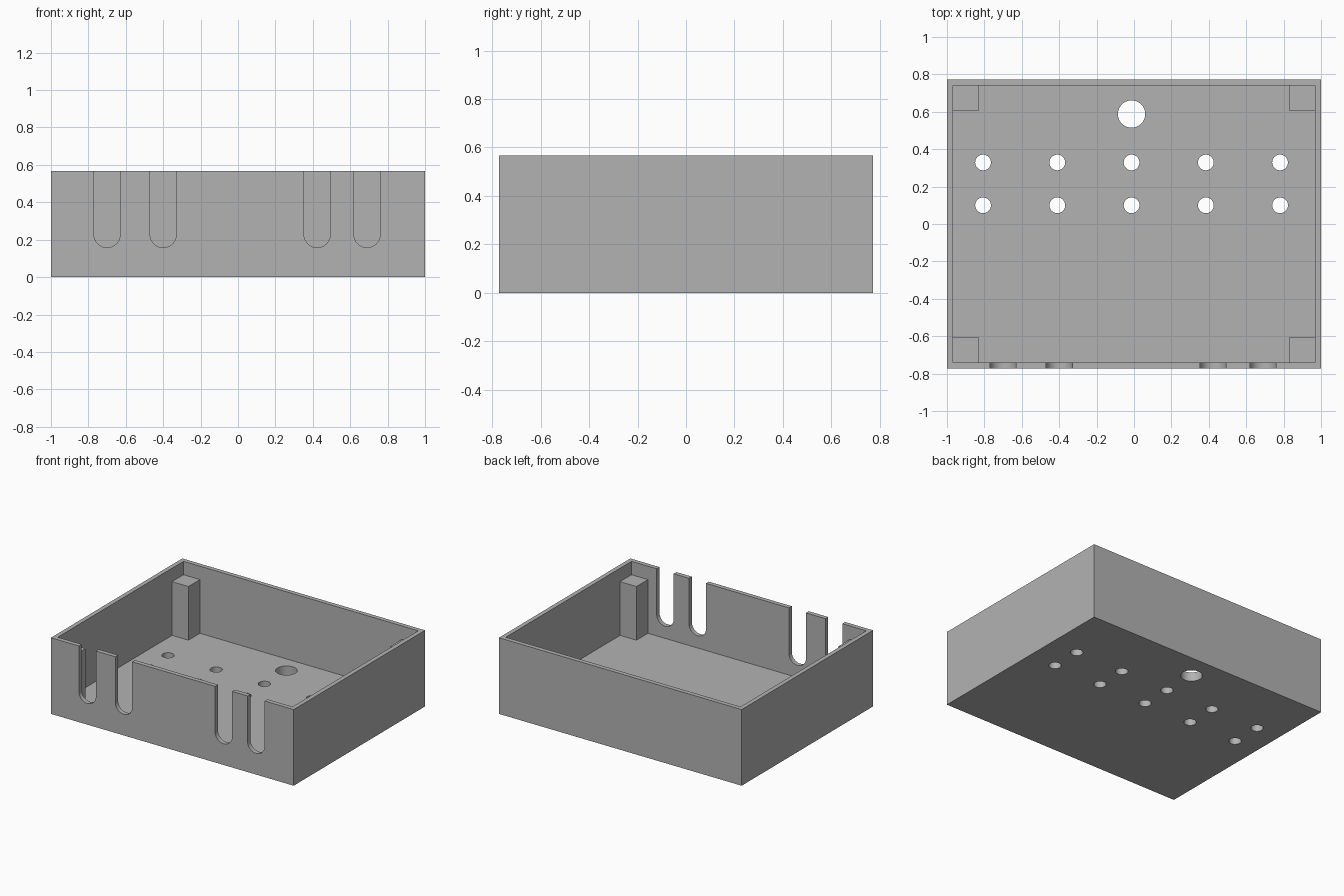
import bpy
import bmesh
import math
from mathutils import Matrix, Vector

if "Cube" in bpy.data.objects:
    bpy.data.objects.remove(bpy.data.objects["Cube"])

# Main dimensions
HALF_X, HALF_Y, HEIGHT = 1.0, 0.773, 0.567
WALL, FLOOR = 0.033, 0.067
POST, POST_TOP = 0.135, 0.467
SLOT_R, SLOT_BOTTOM = 0.07, 0.158

grey = bpy.data.materials.new("plain grey")
grey.use_nodes = True
colour = (0.45, 0.45, 0.45, 1.0)
grey.diffuse_color = colour
grey.node_tree.nodes["Principled BSDF"].inputs["Base Color"].default_value = colour


def finish(name, bm):
    bmesh.ops.recalc_face_normals(bm, faces=bm.faces)
    mesh = bpy.data.meshes.new(name)
    bm.to_mesh(mesh)
    bm.free()
    mesh.materials.append(grey)
    obj = bpy.data.objects.new(name, mesh)
    bpy.context.collection.objects.link(obj)
    return obj


def box(name, low, high):
    low, high = Vector(low), Vector(high)
    bm = bmesh.new()
    bmesh.ops.create_cube(bm, size=1, matrix=Matrix.Translation((low + high) / 2)
                          @ Matrix.Diagonal((*(high - low), 1)))
    return finish(name, bm)


def drill(name, x, y, radius):
    bm = bmesh.new()
    bmesh.ops.create_cone(bm, cap_ends=True, segments=40, radius1=radius, radius2=radius,
                          depth=0.4, matrix=Matrix.Translation((x, y, 0)))
    return finish(name, bm)


def slot(name, x):
    # U-shaped profile pushed through the front wall only
    centre = SLOT_BOTTOM + SLOT_R
    outline = [(x - SLOT_R, HEIGHT + 0.1)]
    for i in range(25):
        a = math.pi * (1 + i / 24)
        outline.append((x + SLOT_R * math.cos(a), centre + SLOT_R * math.sin(a)))
    outline.append((x + SLOT_R, HEIGHT + 0.1))
    bm = bmesh.new()
    face = bm.faces.new([bm.verts.new((px, -HALF_Y - 0.05, pz)) for px, pz in outline])
    pushed = bmesh.ops.extrude_face_region(bm, geom=[face])["geom"]
    bmesh.ops.translate(bm, vec=(0, 0.12, 0),
                        verts=[v for v in pushed if isinstance(v, bmesh.types.BMVert)])
    return finish(name, bm)


def cut(target, cutter):
    cutter.hide_render = True
    mod = target.modifiers.new("cut", "BOOLEAN")
    mod.operation = "DIFFERENCE"
    mod.solver = "EXACT"
    mod.object = cutter
    bpy.context.view_layer.objects.active = target
    bpy.ops.object.modifier_apply(modifier=mod.name)
    bpy.data.objects.remove(cutter)


# Open tray
tray = box("tray", (-HALF_X, -HALF_Y, 0), (HALF_X, HALF_Y, HEIGHT))
cut(tray, box("cavity", (WALL - HALF_X, WALL - HALF_Y, FLOOR),
              (HALF_X - WALL, HALF_Y - WALL, HEIGHT + 0.2)))

# Cable slots in the front wall
for x in (-0.70, -0.40, 0.423, 0.69):
    cut(tray, slot("slot_cutter", x))

# Floor holes: two rows of five and one large hole
for column in range(5):
    for y in (0.10, 0.329):
        cut(tray, drill("hole_cutter", -0.807 + 0.397 * column, y, 0.042))
cut(tray, drill("large_hole_cutter", -0.013, 0.588, 0.073))

bpy.ops.object.select_all(action="DESELECT")
tray.select_set(True)
bpy.context.view_layer.objects.active = tray
bpy.ops.object.shade_smooth_by_angle(angle=math.radians(30))

# Corner posts, sunk slightly into walls and floor
for sx, side in ((-1, "right"), (1, "left")):
    for sy, end in ((-1, "front"), (1, "back")):
        xs = sorted((sx * (HALF_X - WALL / 2), sx * (HALF_X - WALL - POST)))
        ys = sorted((sy * (HALF_Y - WALL / 2), sy * (HALF_Y - WALL - POST)))
        box(f"{end}_{side}_post", (xs[0], ys[0], FLOOR / 2), (xs[1], ys[1], POST_TOP))
